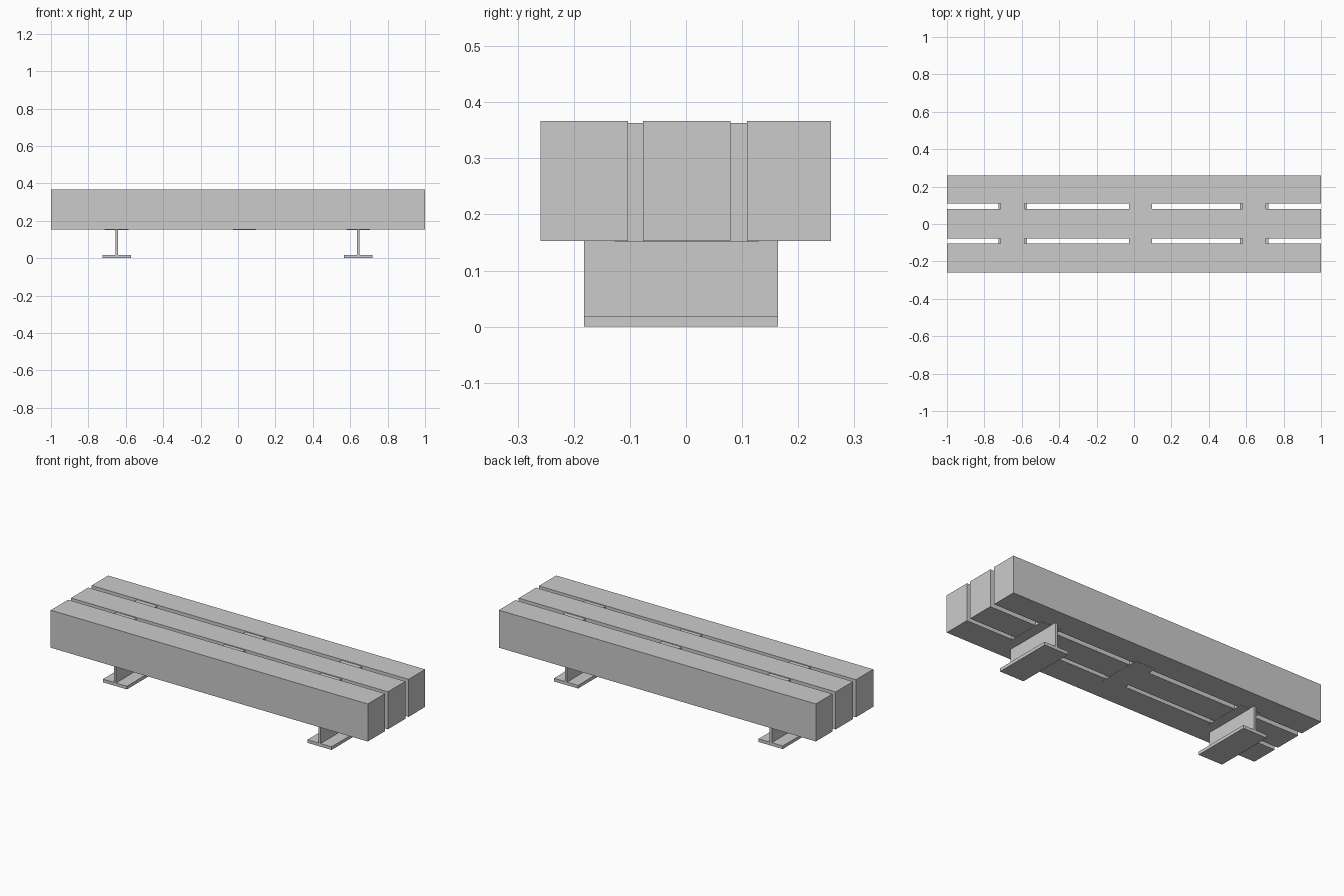
import bpy
import bmesh

if "Cube" in bpy.data.objects:
    bpy.data.objects.remove(bpy.data.objects["Cube"])


def box(name, x, y, z):
    """Axis-aligned box from (min, max) ranges."""
    bm = bmesh.new()
    bmesh.ops.create_cube(bm, size=1)
    for v in bm.verts:
        v.co = [r[0] if c < 0 else r[1] for c, r in zip(v.co, (x, y, z))]
    mesh = bpy.data.meshes.new(name)
    bm.to_mesh(mesh)
    bm.free()
    obj = bpy.data.objects.new(name, mesh)
    bpy.context.collection.objects.link(obj)
    return obj


# Three long seat beams
beams = {"front": (-0.259, -0.103), "middle": (-0.077, 0.079), "back": (0.109, 0.258)}
for side, y in beams.items():
    box(f"{side}_seat_beam", (-1, 1), y, (0.153, 0.367))

# Spacer blocks joining the beams, just below the seat surface
spacers = {"left": (-0.713, -0.586), "centre": (-0.028, 0.097), "right": (0.579, 0.706)}
for side, x in spacers.items():
    box(f"{side}_spacer", x, (-0.127, 0.130), (0.152, 0.363))

# Steel legs: upright web on a flat foot plate
for side, cx in (("left", -0.649), ("right", 0.642)):
    y = (-0.182, 0.164)
    box(f"{side}_leg_web", (cx - 0.007, cx + 0.007), y, (0.018, 0.153))
    box(f"{side}_foot_plate", (cx - 0.076, cx + 0.076), y, (0, 0.018))
